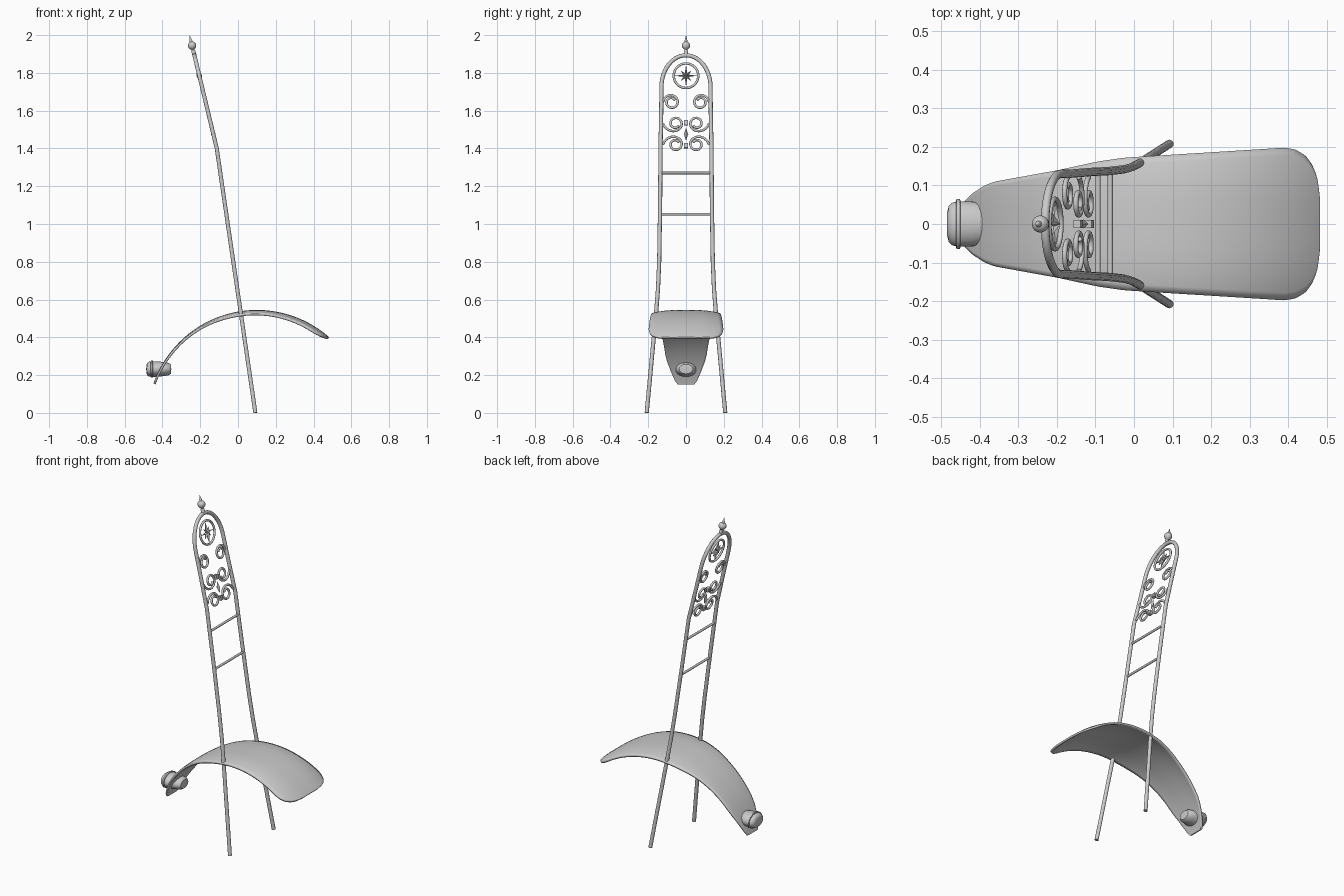
import bpy, bmesh, math
from mathutils import Vector, Matrix

cube = bpy.data.objects.get("Cube")
if cube:
    bpy.data.objects.remove(cube, do_unlink=True)

metal = bpy.data.materials.new("grey_metal")
metal.use_nodes = True
GREY = (0.6, 0.6, 0.6, 1)
metal.diffuse_color = GREY
metal.node_tree.nodes["Principled BSDF"].inputs["Base Color"].default_value = GREY


def lerp(knots, t):
    for (a, p), (b, q) in zip(knots, knots[1:]):
        if t <= b:
            return p + (q - p) * max(0, (t - a) / (b - a))
    return knots[-1][1]


def bar_x(z):
    """Backward lean of the bar, with a slight kink high up."""
    return 0.092 - 0.146 * min(z, 1.4) - 0.24 * max(0, z - 1.4)


def on_bar(y, z):
    return Vector((bar_x(z), y, z))


def activate(ob):
    bpy.ops.object.select_all(action='DESELECT')
    ob.select_set(True)
    bpy.context.view_layer.objects.active = ob


def add_mesh(name, bm, smooth=True):
    bmesh.ops.recalc_face_normals(bm, faces=bm.faces)
    me = bpy.data.meshes.new(name)
    bm.to_mesh(me)
    bm.free()
    me.materials.append(metal)
    ob = bpy.data.objects.new(name, me)
    bpy.context.collection.objects.link(ob)
    if smooth:
        activate(ob)
        bpy.ops.object.shade_smooth_by_angle(angle=math.radians(40))
    return ob


def tube(name, points, radius, cyclic=False):
    cu = bpy.data.curves.new(name, 'CURVE')
    cu.dimensions = '3D'
    cu.bevel_depth = radius
    cu.bevel_resolution = 3
    cu.use_fill_caps = True
    sp = cu.splines.new('POLY')
    sp.points.add(len(points) - 1)
    for p, co in zip(sp.points, points):
        p.co = (*co, 1)
    sp.use_cyclic_u = cyclic
    cu.materials.append(metal)
    ob = bpy.data.objects.new(name, cu)
    bpy.context.collection.objects.link(ob)
    activate(ob)
    bpy.ops.object.convert(target='MESH')
    bpy.ops.object.shade_smooth_by_angle(angle=math.radians(40))


def lathe(name, profile, matrix, steps=32):
    """Spin (radius, height) pairs about z, then place the result."""
    bm = bmesh.new()
    vs = [bm.verts.new((r, 0, h)) for r, h in profile]
    es = [bm.edges.new(e) for e in zip(vs, vs[1:])]
    bmesh.ops.spin(bm, geom=vs + es, cent=(0, 0, 0), axis=(0, 0, 1),
                   angle=math.tau, steps=steps)
    bmesh.ops.remove_doubles(bm, verts=bm.verts, dist=1e-5)
    bm.transform(matrix)
    return add_mesh(name, bm)


# Fender: arched sheet, crowned across, tapering to the rear light
WIDTH = [(-0.448, 0.045), (-0.44, 0.06), (-0.42, 0.08), (-0.39, 0.1), (-0.365, 0.11),
         (-0.2, 0.14), (-0.1, 0.162), (-0.03, 0.172), (0.05, 0.177), (0.4, 0.198),
         (0.43, 0.194), (0.455, 0.178), (0.47, 0.153), (0.479, 0.12), (0.483, 0.07)]
CX, CZ, R = 0.1, -0.035, 0.58
a0, a1 = math.asin((-0.448 - CX) / R), math.asin((0.483 - CX) / R)
bm = bmesh.new()
rows, cols = 72, 20
grid = []
for i in range(rows + 1):
    t = 0.5 - 0.5 * math.cos(math.pi * i / rows)
    a = a0 + (a1 - a0) * t
    w = lerp(WIDTH, CX + R * math.sin(a))
    row = []
    for j in range(cols + 1):
        y = w * (2 * j / cols - 1)
        r = R - 0.02 * (abs(y) / 0.19) ** 3
        row.append(bm.verts.new((CX + r * math.sin(a), y, CZ + r * math.cos(a))))
    grid.append(row)
for ra, rb in zip(grid, grid[1:]):
    for j in range(cols):
        bm.faces.new((ra[j], ra[j + 1], rb[j + 1], rb[j]))
fender = add_mesh("fender", bm)
if fender.data.polygons[0].normal.z < 0:
    fender.data.flip_normals()
solid = fender.modifiers.new("thickness", 'SOLIDIFY')
solid.thickness = 0.012
solid.offset = -1

# Rear light: oval housing, rim and lens lying along x
place = (Matrix.Translation((0, 0, 0.232)) @ Matrix.Diagonal((1, 1, 0.7, 1))
         @ Matrix.Rotation(math.pi / 2, 4, 'Y'))
lathe("rear_light", [(0, -0.486), (0.03, -0.485), (0.047, -0.481), (0.055, -0.472),
                     (0.058, -0.462), (0.065, -0.461), (0.065, -0.452), (0.059, -0.45),
                     (0.058, -0.42), (0.052, -0.39), (0.046, -0.366), (0.036, -0.356),
                     (0, -0.353)], place)

# Tall hoop: two legs joined by an arch
side = [(0.208, 0), (0.157, 0.545), (0.148, 0.66), (0.142, 0.8), (0.137, 1.1),
        (0.135, 1.4), (0.131, 1.6)]
arch = [(0.13 * math.cos(math.pi * k / 28), 1.725 + 0.168 * math.sin(math.pi * k / 28))
        for k in range(29)]
outline = side + arch + [(-y, z) for y, z in reversed(side)]
tube("hoop_bar", [on_bar(y, z) for y, z in outline], 0.011)

# Cross bars
for name, z in (("lower_cross_bar", 1.052), ("upper_cross_bar", 1.27)):
    tube(name, [on_bar(-0.137, z), on_bar(0.137, z)], 0.007)


# Scrolls: a tail from the bar winding inward
def scroll(name, yc, zc, s, up):
    pts = []
    for k in range(49):
        t = k / 48
        a = t * math.radians(510)
        r = 0.04 - 0.02 * t + (0.122 - yc - 0.04) * max(0, 1 - 4 * t) ** 2
        pts.append(on_bar(s * (yc + r * math.cos(a)), zc + up * r * math.sin(a)))
    tube(name, pts, 0.0065)


for s, tag in ((1, "a"), (-1, "b")):
    scroll("top_scroll_" + tag, 0.077, 1.645, s, 1)
    scroll("middle_scroll_" + tag, 0.056, 1.532, s, -1)
    scroll("bottom_scroll_" + tag, 0.056, 1.422, s, 1)

# Clamps and the diamond between the scrolls
lean = Matrix.Rotation(-math.atan(0.24), 4, 'Y')
for name, z in (("upper_clamp", 1.535), ("lower_clamp", 1.415)):
    bm = bmesh.new()
    bmesh.ops.create_cube(bm, size=1)
    bm.transform(Matrix.Translation(on_bar(0, z)) @ lean
                 @ Matrix.Diagonal((0.018, 0.02, 0.026, 1)))
    add_mesh(name, bm, False)
lathe("diamond", [(0, -0.035), (0.012, 0), (0, 0.035)],
      Matrix.Translation(on_bar(0, 1.475)) @ lean, 4)

# Ring and eight-pointed star
ring_z = 1.785
tube("star_ring", [on_bar(0.065 * math.cos(a), ring_z + 0.065 * math.sin(a))
                   for a in (math.tau * k / 40 for k in range(40))], 0.0065, True)
bm = bmesh.new()
rim = []
for k in range(16):
    r = 0.016 if k % 2 else (0.06 if k % 4 == 0 else 0.04)
    a = math.tau * k / 16
    rim.append(bm.verts.new((0, r * math.cos(a), r * math.sin(a))))
for peak in (bm.verts.new((0.014, 0, 0)), bm.verts.new((-0.014, 0, 0))):
    for k in range(16):
        bm.faces.new((rim[k], rim[(k + 1) % 16], peak))
bm.transform(Matrix.Translation(on_bar(0, ring_z)) @ lean)
add_mesh("star", bm, False)

# Finial: collar, ball and spike
ball = [(0.022 * math.sin(a), 0.05 - 0.022 * math.cos(a))
        for a in (0.45 + 2.3 * k / 12 for k in range(13))]
lathe("finial", [(0, 0), (0.011, 0), (0.011, 0.02), (0.008, 0.026)] + ball
      + [(0.007, 0.078), (0, 0.107)],
      Matrix.Translation(on_bar(0, 1.896)) @ lean, 24)
